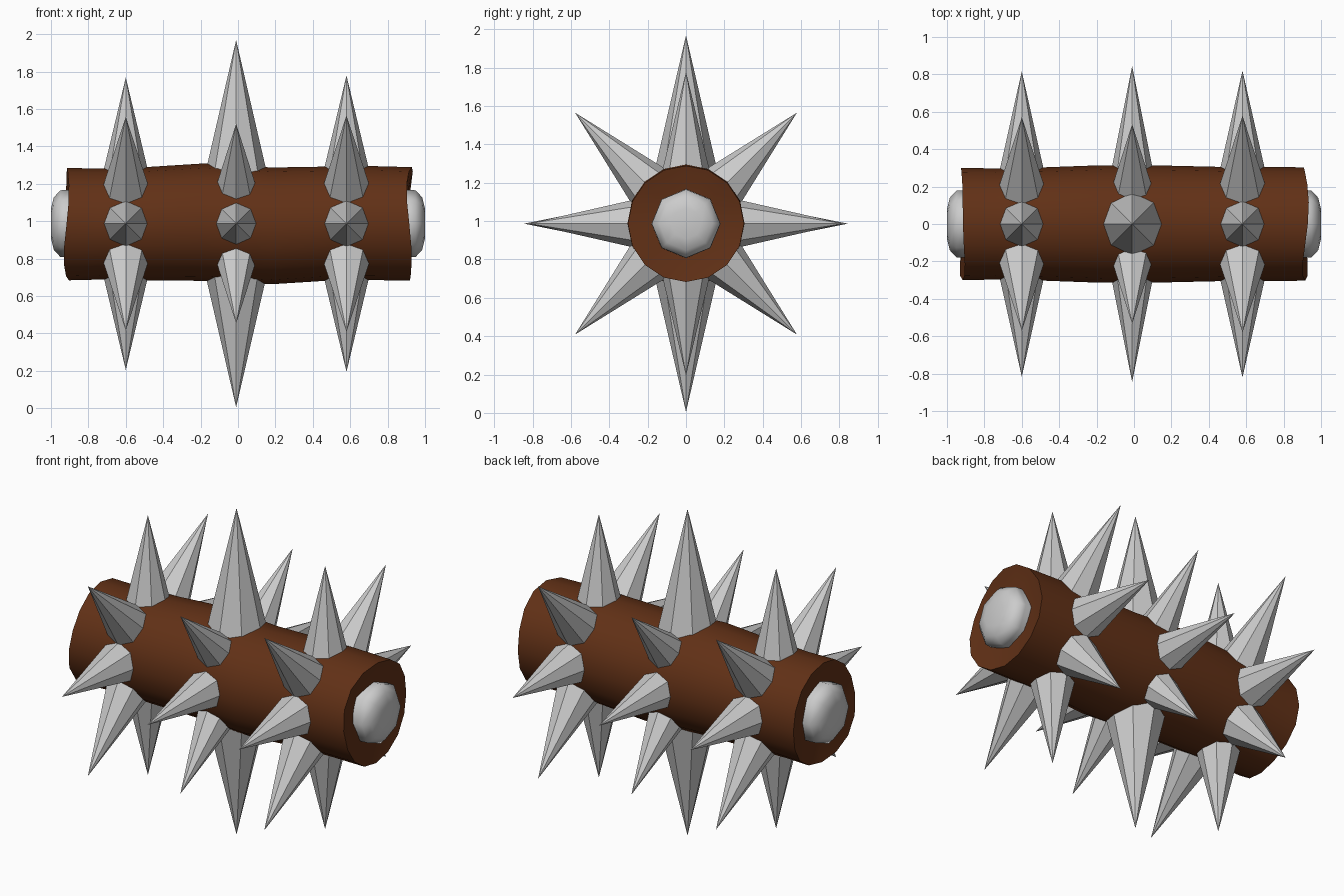
import bpy, bmesh, math
from mathutils import Matrix, Vector

if "Cube" in bpy.data.objects:
    bpy.data.objects.remove(bpy.data.objects["Cube"])

CZ = 0.987  # height of the log axis


def finish(bm, name, smooth=False, mat=None):
    bmesh.ops.recalc_face_normals(bm, faces=bm.faces)
    me = bpy.data.meshes.new(name)
    bm.to_mesh(me)
    bm.free()
    for p in me.polygons:
        p.use_smooth = smooth
    if mat:
        me.materials.append(mat)
    ob = bpy.data.objects.new(name, me)
    ob.location.z = CZ
    bpy.context.collection.objects.link(ob)
    return ob


def lathe(bm, rings, sides, wobble=0.0):
    """Skin rings (x, radius, z shift) around the x axis; wobble makes ragged ends."""
    loops = []
    for x, r, dz in rings:
        loop = []
        for i in range(sides):
            a = 2 * math.pi * i / sides
            w = 0.0
            if abs(x) > 0.85:
                w = wobble * (math.sin(2 * a + (2.6 if x < 0 else 0.6)) + 0.6 * math.sin(3 * a + x))
            loop.append(bm.verts.new((x + w, r * math.sin(a), dz + r * math.cos(a))))
        loops.append(loop)
    for a, b in zip(loops, loops[1:]):
        for i in range(sides):
            j = (i + 1) % sides
            bm.faces.new((a[i], a[j], b[j], b[i]))
    bm.faces.new(loops[0])
    bm.faces.new(loops[-1])


# Wooden log with slightly uneven girth and ragged ends
wood = bpy.data.materials.new("wood")
wood.diffuse_color = (0.12, 0.03, 0.008, 1)
wood.use_nodes = True
wood.node_tree.nodes["Principled BSDF"].inputs["Base Color"].default_value = wood.diffuse_color
bm = bmesh.new()
lathe(bm, [(-0.89, 0.17, 0), (-0.915, 0.30, -0.003), (-0.74, 0.297, -0.002), (-0.48, 0.303, 0),
           (-0.18, 0.314, 0.008), (0.18, 0.312, -0.012), (0.48, 0.305, 0),
           (0.7, 0.305, 0.003), (0.918, 0.303, -0.001), (0.89, 0.17, 0)], 16, 0.011)
log = finish(bm, "log", True, wood)

# Metal core showing at both ends
bm = bmesh.new()
half = [(0.92, 0.18), (0.95, 0.178), (0.985, 0.14), (1.0, 0.08)]
lathe(bm, [(-x, r, 0) for x, r in reversed(half)] + [(x, r, 0) for x, r in half], 8)
finish(bm, "core", True)

# Three rings of eight-sided spikes: tip reach and base radius for vertical, side, diagonal
BASE = 0.27
rows = {
    "left": (-0.60, (0.782, 0.122), (0.817, 0.122), (0.808, 0.125)),
    "middle": (-0.01, (0.982, 0.165), (0.845, 0.115), (0.755, 0.11)),
    "right": (0.58, (0.792, 0.125), (0.82, 0.125), (0.818, 0.128)),
}
for row, (x, vertical, side, diagonal) in rows.items():
    bm = bmesh.new()
    for k in range(8):
        reach, radius = (vertical, diagonal, side, diagonal)[k % 4]
        m = (Matrix.Translation((x, 0, 0)) @ Matrix.Rotation(k * math.pi / 4, 4, 'X')
             @ Matrix.Translation((0, 0, (BASE + reach) / 2)))
        bmesh.ops.create_cone(bm, cap_ends=True, segments=8, radius1=radius, radius2=0,
                              depth=reach - BASE, matrix=m)
    bmesh.ops.remove_doubles(bm, verts=bm.verts, dist=1e-5)
    finish(bm, row + "_spikes")

# Keep crisp rims on the log
bpy.context.view_layer.objects.active = log
log.select_set(True)
bpy.ops.object.shade_smooth_by_angle(angle=math.radians(50))
